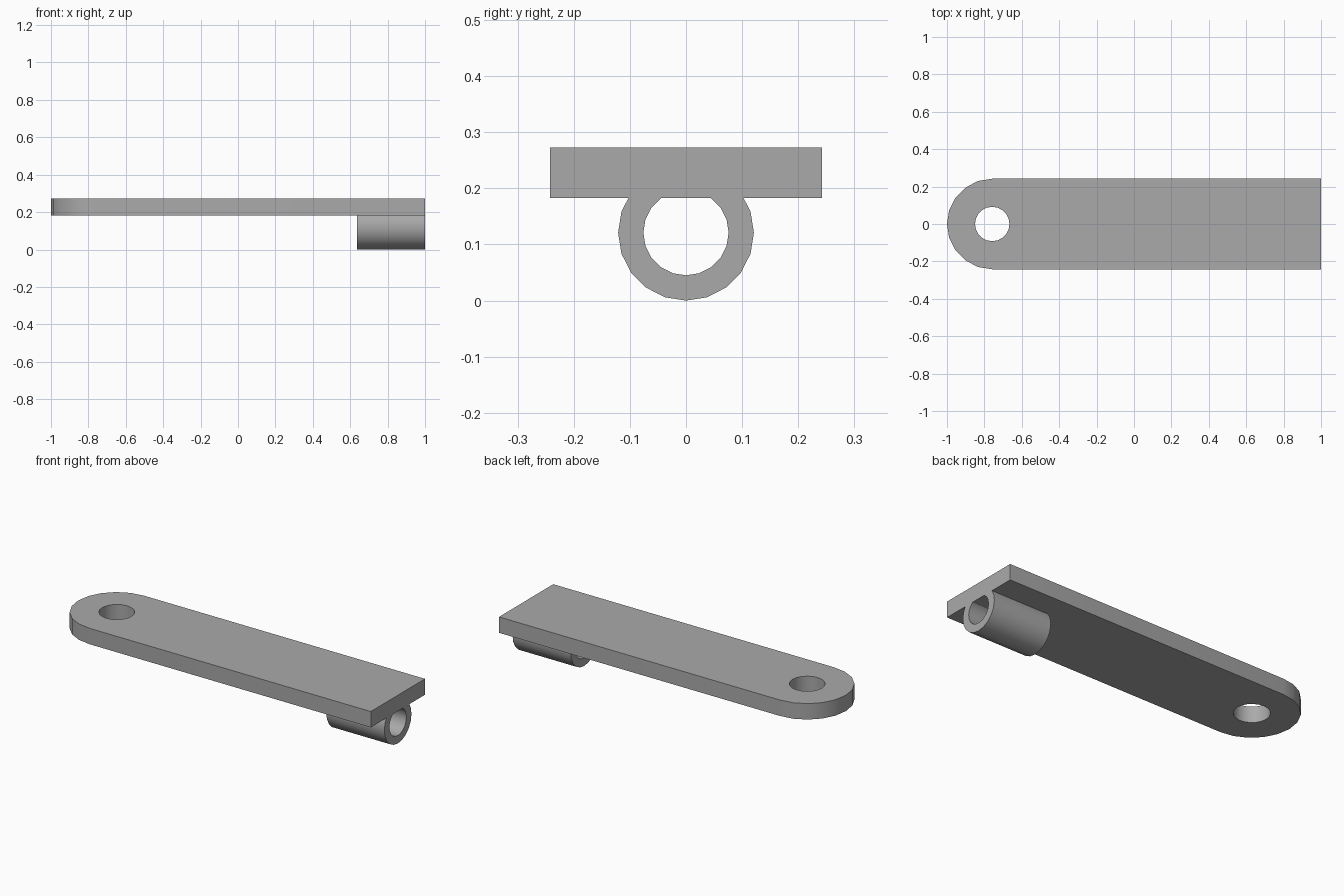
import bpy, bmesh
from math import cos, sin, radians
from mathutils import Matrix, Vector

cube = bpy.data.objects.get("Cube")
if cube:
    bpy.data.objects.remove(cube, do_unlink=True)

SIDES = 20
PLATE_LOW, PLATE_HIGH = 0.183, 0.273
HALF_WIDTH = 0.242
PIVOT_X = -1 + HALF_WIDTH
TUBE_R, BORE_R = 0.121, 0.076

grey = bpy.data.materials.new("plain_grey")
GREY = (0.4, 0.4, 0.4, 1)
grey.diffuse_color = GREY
grey.use_nodes = True
grey.node_tree.nodes["Principled BSDF"].inputs["Base Color"].default_value = GREY


def arc(cx, cy, r, start=0, steps=SIDES):
    """Points along a circle, one facet per step."""
    angles = [radians(start + i * 360 / SIDES) for i in range(steps)]
    return [(cx + r * cos(a), cy + r * sin(a)) for a in angles]


def prism(name, loops, depth, matrix, cut_z=None):
    """Extrude an outline with holes along local z, then place it."""
    bm = bmesh.new()
    edges = []
    for loop in loops:
        vs = [bm.verts.new((x, y, 0)) for x, y in loop]
        edges += [bm.edges.new((v, vs[i - 1])) for i, v in enumerate(vs)]
    bmesh.ops.triangle_fill(bm, edges=edges, use_beauty=True, normal=(0, 0, 1))
    ext = bmesh.ops.extrude_face_region(bm, geom=bm.faces[:], use_keep_orig=True)
    top = [v for v in ext["geom"] if isinstance(v, bmesh.types.BMVert)]
    bmesh.ops.translate(bm, verts=top, vec=(0, 0, depth))
    bm.transform(matrix)
    if cut_z is not None:
        bmesh.ops.bisect_plane(bm, geom=bm.verts[:] + bm.edges[:] + bm.faces[:],
                               plane_co=(0, 0, cut_z), plane_no=(0, 0, 1),
                               clear_outer=True)
        bmesh.ops.holes_fill(bm, edges=[e for e in bm.edges if e.is_boundary])
    bmesh.ops.recalc_face_normals(bm, faces=bm.faces[:])
    mesh = bpy.data.meshes.new(name)
    bm.to_mesh(mesh)
    bm.free()
    mesh.materials.append(grey)
    obj = bpy.data.objects.new(name, mesh)
    bpy.context.collection.objects.link(obj)
    bpy.ops.object.select_all(action="DESELECT")
    obj.select_set(True)
    bpy.context.view_layer.objects.active = obj
    bpy.ops.object.shade_smooth_by_angle(angle=radians(30))
    return obj


# Flat arm: rounded at one end, with a pivot hole
outline = [(1, -HALF_WIDTH), (1, HALF_WIDTH)]
outline += arc(PIVOT_X, 0, HALF_WIDTH, 90, SIDES // 2 + 1)
prism("arm_plate", [outline, arc(PIVOT_X, 0, 0.092)], PLATE_HIGH - PLATE_LOW,
      Matrix.Translation((0, 0, PLATE_LOW)))

# Sleeve under the square end: local x, y, z become world y, z, x
turn = Matrix(((0, 0, 1), (1, 0, 0), (0, 1, 0))).to_4x4()
place = Matrix.Translation(Vector((0.637, 0, TUBE_R))) @ turn
prism("hinge_sleeve", [arc(0, 0, TUBE_R), arc(0, 0, BORE_R)], 1 - 0.637,
      place, cut_z=PLATE_LOW)
